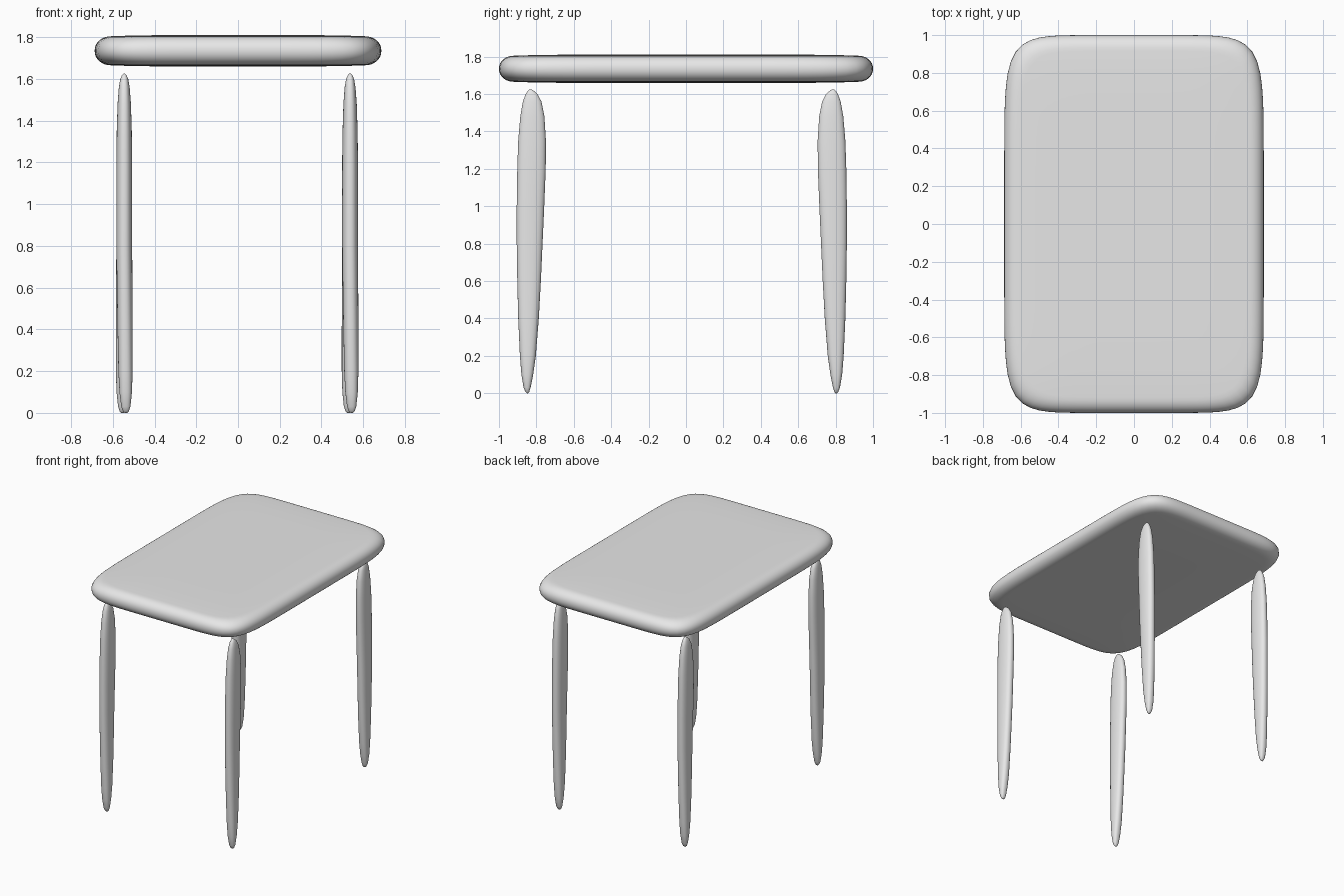
import bpy
import bmesh
from math import cos, sin, pi, copysign

cube = bpy.data.objects.get("Cube")
if cube:
    bpy.data.objects.remove(cube, do_unlink=True)

# One plain grey for the whole table
grey = bpy.data.materials.new("plain grey")
grey.use_nodes = True
grey.diffuse_color = (0.8, 0.8, 0.8, 1)
grey.node_tree.nodes["Principled BSDF"].inputs["Base Color"].default_value = (0.8, 0.8, 0.8, 1)


def superellipse(cx, cy, rx, ry, power, count):
    """Rounded-rectangle outline; a higher power gives squarer corners."""
    points = []
    for i in range(count):
        c, s = cos(2 * pi * i / count), sin(2 * pi * i / count)
        # Radial form keeps the points well spread round the corners
        r = (abs(c) ** power + abs(s) ** power) ** (-1 / power)
        points.append((cx + rx * r * c, cy + ry * r * s))
    return points


def loft(name, sections, power, count):
    """Skin stacked sections (z, cx, cy, rx, ry) and cap both ends."""
    bm = bmesh.new()
    rings = []
    for z, cx, cy, rx, ry in sections:
        outline = superellipse(cx, cy, rx, ry, power, count)
        rings.append([bm.verts.new((x, y, z)) for x, y in outline])
    for low, high in zip(rings, rings[1:]):
        for i in range(count):
            j = (i + 1) % count
            bm.faces.new((low[i], low[j], high[j], high[i]))
    bm.faces.new(rings[0][::-1])
    bm.faces.new(rings[-1])
    bmesh.ops.recalc_face_normals(bm, faces=bm.faces)
    for face in bm.faces:
        face.smooth = True
    mesh = bpy.data.meshes.new(name)
    bm.to_mesh(mesh)
    bm.free()
    mesh.materials.append(grey)
    obj = bpy.data.objects.new(name, mesh)
    bpy.context.collection.objects.link(obj)
    return obj


# Table top: soft slab with a rounded rim and a very slight crown
HALF_X, HALF_Y, MID_Z = 0.687, 1.0, 1.735
rim = []
for k in range(17):
    a = -pi / 2 + pi * k / 16
    inset = 0.085 * (1 - abs(cos(a)) ** 0.9)
    rim.append((inset, MID_Z + 0.07 * copysign(abs(sin(a)) ** 0.95, a)))
crown = [(0.18, 0.073), (0.32, 0.075), (0.5, 0.075)]
profile = ([(d, MID_Z - h) for d, h in reversed(crown)] + rim
           + [(d, MID_Z + h) for d, h in crown])
loft("table_top", [(z, 0, 0, HALF_X - d, HALF_Y - d) for d, z in profile], 7.5, 128)

# Leg profile: height, outer edge, inner edge, half width
LEG = [
    (0.0, 0.851, 0.845, 0.006), (0.008, 0.859, 0.838, 0.014),
    (0.03, 0.868, 0.831, 0.022), (0.1, 0.880, 0.817, 0.030),
    (0.2, 0.888, 0.803, 0.034), (0.4, 0.897, 0.787, 0.036),
    (0.6, 0.902, 0.776, 0.037), (0.8, 0.905, 0.767, 0.038),
    (1.0, 0.905, 0.758, 0.038), (1.2, 0.902, 0.750, 0.038),
    (1.35, 0.897, 0.749, 0.036), (1.48, 0.886, 0.757, 0.032),
    (1.56, 0.872, 0.773, 0.026), (1.6, 0.857, 0.794, 0.019),
    (1.618, 0.845, 0.815, 0.011), (1.625, 0.835, 0.828, 0.004),
]

# Four legs; the back pair is the front pair turned round, set slightly inward
for depth, side_y, shift_y in (("front", -1, 0), ("back", 1, -0.045)):
    for side, centre_x in (("right", -0.545), ("left", 0.537)):
        sections = []
        for z, outer, inner, half in LEG:
            lean = -side_y * 0.008 * max(0, 1 - z / 0.8)
            centre_y = side_y * (outer + inner) / 2 + shift_y
            sections.append((z, centre_x + lean, centre_y, half, (outer - inner) / 2))
        loft(f"{depth}_{side}_leg", sections, 2.4, 32)
